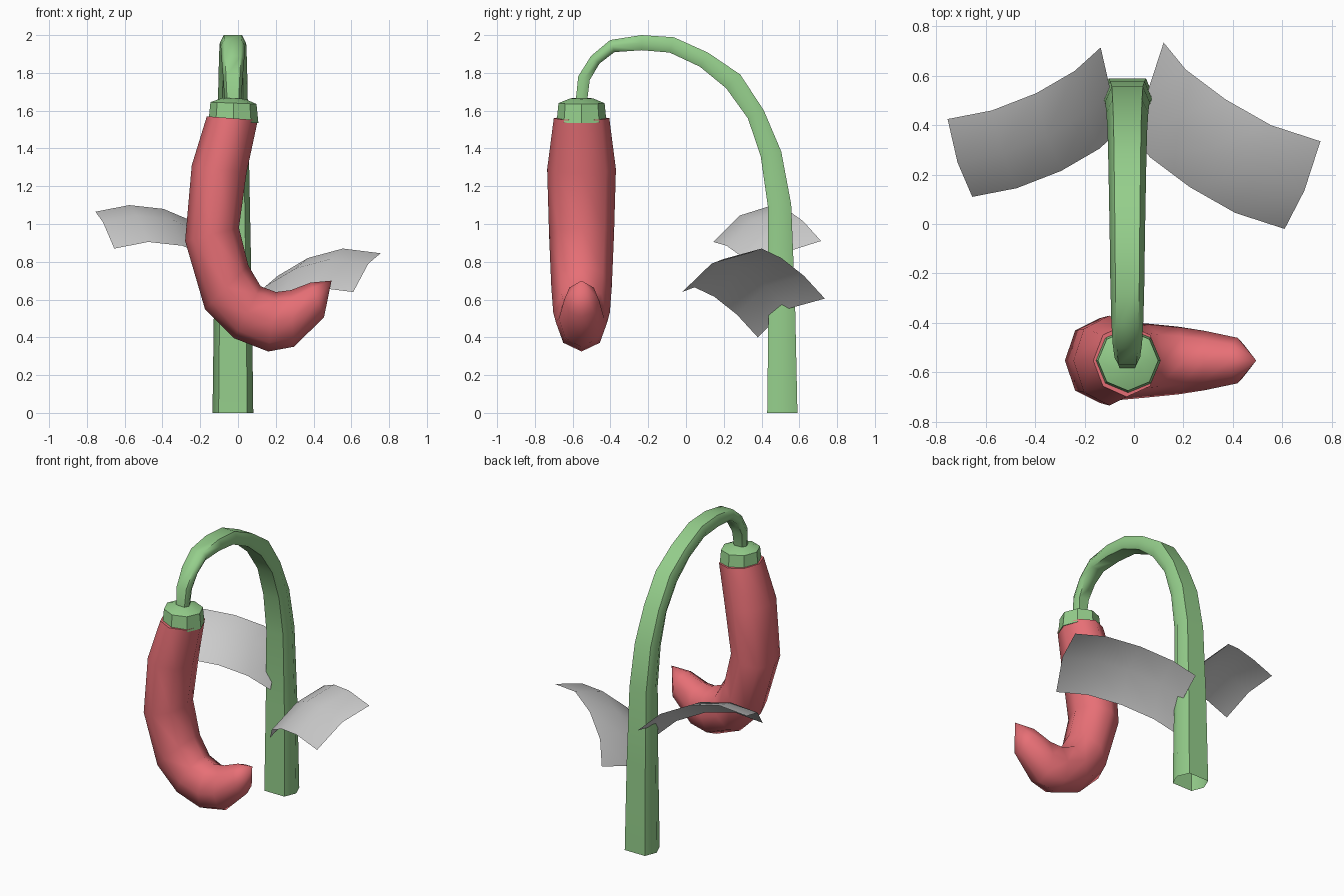
import bpy
from math import radians, sin, cos, tau
from mathutils import Vector

if "Cube" in bpy.data.objects:
    bpy.data.objects.remove(bpy.data.objects["Cube"])


def material(name, rgb):
    m = bpy.data.materials.new(name)
    m.diffuse_color = (*rgb, 1)
    m.use_nodes = True
    m.node_tree.nodes["Principled BSDF"].inputs["Base Color"].default_value = m.diffuse_color
    return m


def make(name, verts, faces, mat=None, angle=60):
    me = bpy.data.meshes.new(name)
    me.from_pydata(verts, [], faces)
    me.validate()
    ob = bpy.data.objects.new(name, me)
    bpy.context.collection.objects.link(ob)
    if mat:
        me.materials.append(mat)
    bpy.ops.object.select_all(action='DESELECT')
    ob.select_set(True)
    bpy.context.view_layer.objects.active = ob
    # consistent outward normals on the tubes
    if mat:
        bpy.ops.object.mode_set(mode='EDIT')
        bpy.ops.mesh.select_all(action='SELECT')
        bpy.ops.mesh.normals_make_consistent(inside=False)
        bpy.ops.object.mode_set(mode='OBJECT')
    bpy.ops.object.shade_smooth_by_angle(angle=radians(angle))
    return ob


def loft(rings, start=None, end=None):
    """Skin equal rings; start / end: None = open, 'flat' = n-gon, Vector = point."""
    n = len(rings[0])
    verts = [v for r in rings for v in r]
    faces = [(i * n + j, i * n + (j + 1) % n, (i + 1) * n + (j + 1) % n, (i + 1) * n + j)
             for i in range(len(rings) - 1) for j in range(n)]
    for cap, base in ((start, 0), (end, (len(rings) - 1) * n)):
        if cap == 'flat':
            faces.append(tuple(range(base, base + n)))
        elif cap is not None:
            verts.append(cap)
            faces += [(base + j, base + (j + 1) % n, len(verts) - 1) for j in range(n)]
    return verts, faces


green = material("green", (0.30, 0.62, 0.26))
red = material("red", (0.80, 0.16, 0.18))

# Stem: six-sided tube along a hook; (y, z, half width in x, half thickness)
path = [(.51, 0, .108, .08), (.507, .6, .1, .07), (.495, 1.1, .09, .062),
        (.45, 1.37, .085, .056), (.37, 1.58, .08, .047), (.25, 1.755, .077, .052),
        (.095, 1.87, .074, .043), (-.075, 1.948, .071, .042), (-.235, 1.96, .069, .04),
        (-.39, 1.942, .065, .034), (-.48, 1.87, .06, .03), (-.54, 1.772, .052, .032),
        (-.555, 1.64, .043, .03)]
section = [(1, 0), (.7, 1), (-.7, 1), (-1, 0), (-.7, -1), (.7, -1)]
rings = []
for i, (y, z, w, t) in enumerate(path):
    a, b = path[max(i - 1, 0)], path[min(i + 1, len(path) - 1)]
    d = Vector((0, b[0] - a[0], b[1] - a[1])).normalized()
    if i == 0:
        d = Vector((0, 0, 1))
    nrm = Vector((0, d.z, -d.y))
    rings.append([Vector((-.027 + w * u, y, z)) + nrm * t * v for u, v in section])
make("stem", *loft(rings, end='flat'), green)

# Pepper body: octagonal rings spanning outer and inner outline points (x, z)
YC = -.553
outline = [((-.165, 1.57), (.105, 1.55), .147), ((-.245, 1.31), (.045, 1.27), .182),
           ((-.28, .91), (.005, .98), .172), ((-.175, .55), (.055, .78), .16),
           ((-.02, .395), (.12, .67), .15), ((.16, .325), (.20, .64), .137),
           ((.295, .35), (.28, .65), .12), ((.455, .505), (.385, .69), .092)]
rings = []
for (x0, z0), (x1, z1), ry in outline:
    c = Vector(((x0 + x1) / 2, YC, (z0 + z1) / 2))
    h = Vector(((x1 - x0) / 2, 0, (z1 - z0) / 2))
    rings.append([c + h * cos(tau * j / 8) + Vector((0, ry * sin(tau * j / 8), 0))
                  for j in range(8)])
make("pepper", *loft(rings, start='flat', end=Vector((.495, YC, .70))), red)

# Cap on top of the pepper, tilted slightly
rings = [[Vector((-.024 + r * cos(tau * j / 8), YC + r * sin(tau * j / 8),
                  z - .04 * r * cos(tau * j / 8))) for j in range(8)]
         for r, z in ((.132, 1.54), (.122, 1.64), (.06, 1.665))]
make("pepper_cap", *loft(rings, start='flat', end='flat'), green, 35)


# Leaves: a five-point rib swept across three steps
def leaf(name, rib, steps):
    verts = [Vector(p) + Vector(s) for s in steps for p in rib]
    faces = [(r * 5 + i, r * 5 + i + 1, r * 5 + i + 6, r * 5 + i + 5)
             for r in range(2) for i in range(4)]
    if name.startswith("right"):
        faces = [f[::-1] for f in faces]
    make(name, verts, faces)


leaf("right_leaf",
     [(.12, .735, .605), (.21, .625, .725), (.37, .505, .82), (.555, .40, .87), (.755, .335, .845)],
     [(0, 0, 0), (-.065, -.2, -.055), (-.145, -.355, -.205)])
leaf("left_leaf",
     [(-.135, .715, .91), (-.24, .62, 1.015), (-.395, .53, 1.08), (-.575, .46, 1.10), (-.755, .425, 1.065)],
     [(0, 0, 0), (.04, -.175, -.055), (.10, -.315, -.195)])
